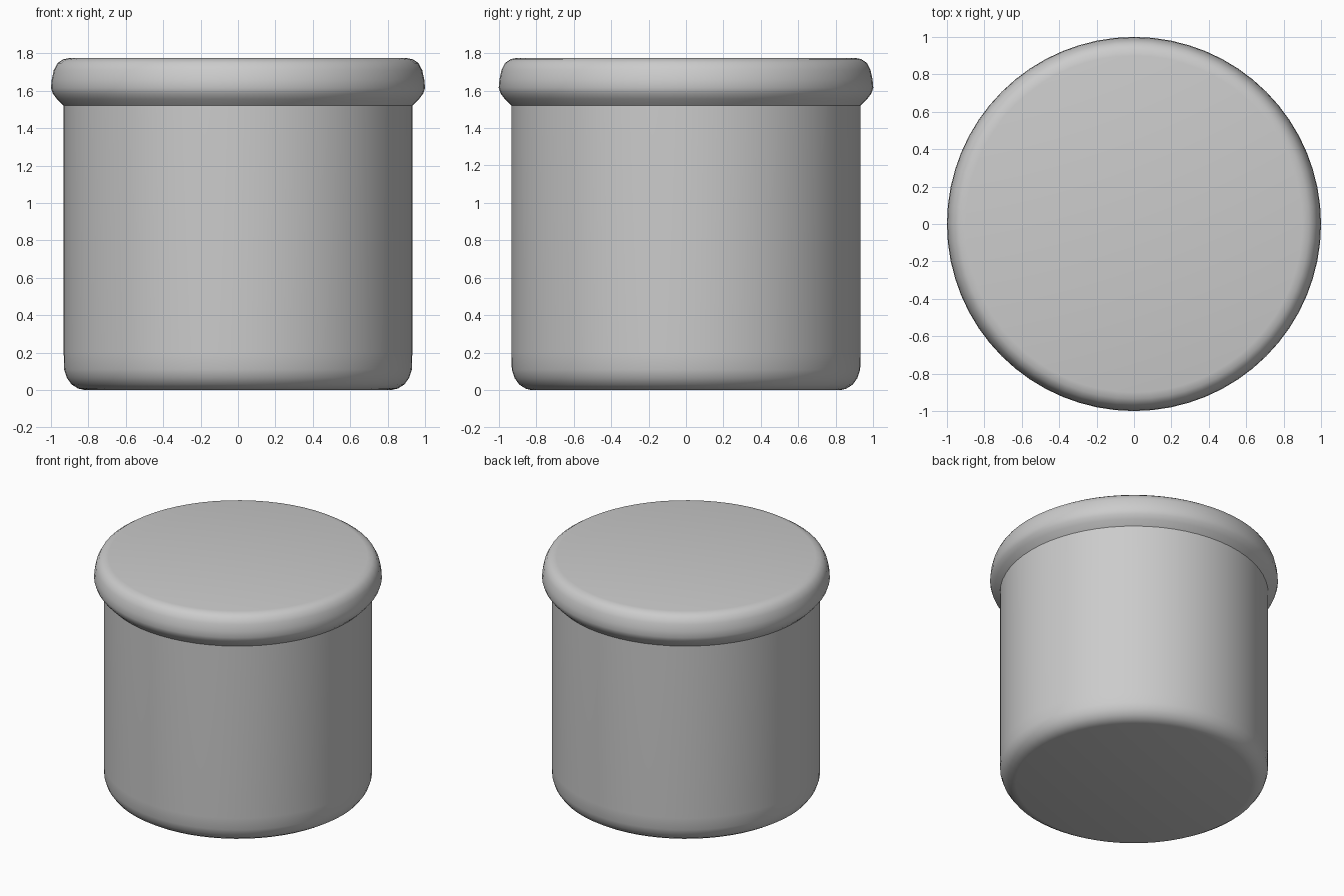
import bpy
import bmesh
import math

SEGMENTS = 64

if "Cube" in bpy.data.objects:
    bpy.data.objects.remove(bpy.data.objects["Cube"], do_unlink=True)


def make_material(name, color):
    mat = bpy.data.materials.new(name)
    mat.use_nodes = True
    mat.diffuse_color = color
    mat.node_tree.nodes["Principled BSDF"].inputs["Base Color"].default_value = color
    return mat


def lathe(name, profile, material):
    """Spin a (radius, height) profile around z into a smooth surface."""
    bm = bmesh.new()
    verts = [bm.verts.new((r, 0, z)) for r, z in profile]
    edges = [bm.edges.new(pair) for pair in zip(verts, verts[1:])]
    bmesh.ops.spin(bm, geom=verts + edges, cent=(0, 0, 0), axis=(0, 0, 1),
                   angle=math.tau, steps=SEGMENTS, use_merge=True)
    bmesh.ops.remove_doubles(bm, verts=bm.verts[:], dist=0.0005)
    # Close the flat end with one clean disc
    rim = [e for e in bm.edges if e.is_boundary
           and all(abs(v.co.z - profile[0][1]) < 0.001 for v in e.verts)]
    bmesh.ops.contextual_create(bm, geom=rim)
    bmesh.ops.recalc_face_normals(bm, faces=bm.faces[:])
    # The surface must face away from the middle of the jar
    for face in bm.faces:
        center = face.calc_center_median()
        center.z -= 0.9
        if face.normal.dot(center) < 0 and abs(face.normal.z) > 0.99:
            bmesh.ops.reverse_faces(bm, faces=bm.faces[:])
            break
    mesh = bpy.data.meshes.new(name)
    bm.to_mesh(mesh)
    bm.free()
    obj = bpy.data.objects.new(name, mesh)
    bpy.context.collection.objects.link(obj)
    mesh.materials.append(material)
    bpy.ops.object.select_all(action="DESELECT")
    obj.select_set(True)
    bpy.context.view_layer.objects.active = obj
    bpy.ops.object.shade_smooth_by_angle(angle=math.radians(40))
    return obj


grey = make_material("plain_grey", (0.6, 0.6, 0.6, 1))

# Jar body: flat base, rounded lower edge, straight wall
lathe("jar_body", [(0.82, 0), (0.855, 0.008), (0.89, 0.03), (0.915, 0.065),
                   (0.93, 0.11), (0.932, 0.2), (0.932, 1.52)], grey)

# Lid: flat top, rounded shoulder, undercut tucked in to the wall
lathe("lid", [(0.90, 1.775), (0.935, 1.768), (0.965, 1.748), (0.985, 1.71),
              (0.996, 1.66), (1.0, 1.615), (0.99, 1.585), (0.968, 1.555),
              (0.932, 1.52)], grey)
